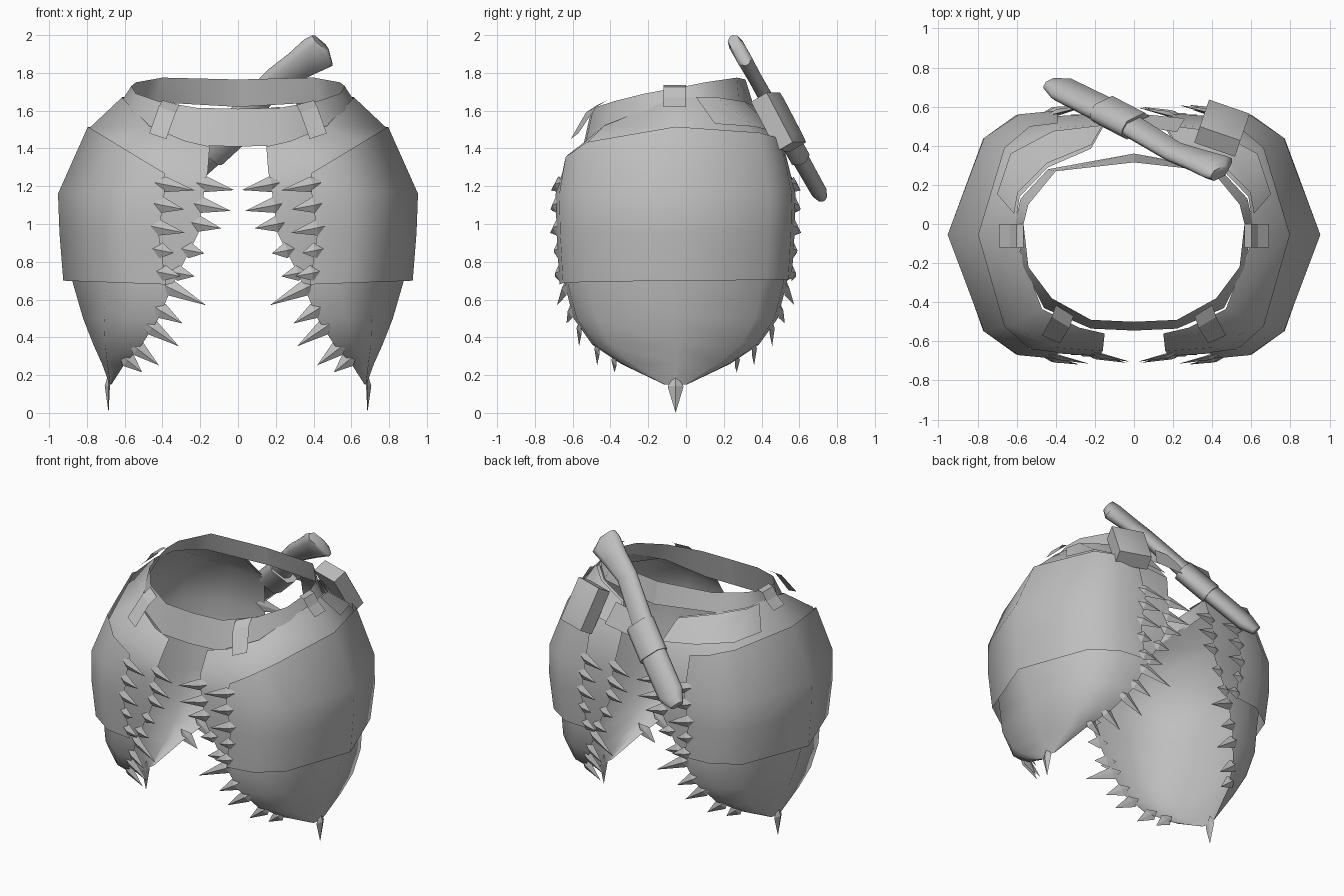
import bpy, bmesh
from math import radians
from mathutils import Vector, Matrix

if "Cube" in bpy.data.objects:
    bpy.data.objects.remove(bpy.data.objects["Cube"])

steel = bpy.data.materials.new("dull_grey")
steel.use_nodes = True
grey = (0.52, 0.52, 0.52, 1)
steel.diffuse_color = grey
steel.node_tree.nodes["Principled BSDF"].inputs["Base Color"].default_value = grey


def finish(name, bm, mirror=True, smooth=True, angle=65):
    """Turn a bmesh into an object, optionally mirrored across x."""
    me = bpy.data.meshes.new(name)
    bm.to_mesh(me)
    bm.free()
    me.materials.append(steel)
    ob = bpy.data.objects.new(name, me)
    bpy.context.collection.objects.link(ob)
    if smooth:
        bpy.ops.object.select_all(action='DESELECT')
        ob.select_set(True)
        bpy.context.view_layer.objects.active = ob
        bpy.ops.object.shade_smooth_by_angle(angle=radians(angle))
    if mirror:
        ob.modifiers.new("mirror", 'MIRROR').use_mirror_merge = False
    return ob


def grid(bm, rows, closed=False, caps=False):
    """Skin a list of equal-length point rows."""
    vs = [[bm.verts.new(p) for p in r] for r in rows]
    n = len(vs[0])
    for a, b in zip(vs, vs[1:]):
        for i in range(n if closed else n - 1):
            j = (i + 1) % n
            bm.faces.new((a[i], b[i], b[j], a[j]))
    if caps:
        bm.faces.new(vs[0])
        bm.faces.new(vs[-1][::-1])
        bmesh.ops.recalc_face_normals(bm, faces=bm.faces)


YC = -0.055
COLUMNS = [(0, 1, 0), (.4, .97, .35), (.76, .78, .67)]


def section(sx, zs, xf, yf, zf, xb, yb, zb, spread=1):
    """Half ring of seven points: front edge, side, back edge."""
    def half(x, y, z):
        return [Vector((x + (sx - x) * a * spread, YC + (y - YC) * b, z + (zs - z) * c))
                for a, b, c in COLUMNS]
    return half(xf, yf, zf) + [Vector((sx, YC, zs))] + half(xb, yb, zb)[::-1]


def even(sx, z, xe, yh, spread=1):
    return section(sx, z, xe, YC - yh, z, xe, YC + yh, z, spread)


NARROW = .88

# Skirt: yoke under the belt, inner layer and the leaf that hangs below
collar = [Vector(p) for p in (
    (.15, -.56, 1.41), (.28, -.53, 1.44), (.47, -.435, 1.52), (.615, YC, 1.67),
    (.585, .14, 1.67), (.44, .29, 1.65), (.22, .385, 1.6))]
yoke = [collar, section(.785, 1.51, .16, -.65, 1.28, .15, .51, 1.42)]
skirt_rows = yoke + [even(.935, 1.17, .18, .62), even(.92, .95, .21, .61, .95),
                     even(.875, .69, .34, .59, NARROW), even(.82, .5, .42, .54, .95),
                     even(.765, .36, .51, .44), even(.72, .26, .6, .29),
                     even(.68, .15, .67, .06)]
bm = bmesh.new()
grid(bm, skirt_rows)
finish("skirt", bm)

# Outer plate overlapping the skirt
plate_rows = [section(.795, 1.515, .39, -.655, 1.27, .39, .515, 1.42, NARROW),
              even(.953, 1.16, .39, .635, NARROW), even(.945, .95, .42, .63, NARROW),
              section(.925, .7, .38, -.67, .68, .38, .56, .71, NARROW)]
bm = bmesh.new()
grid(bm, plate_rows)
finish("outer_plate", bm)

# Belt, tilted up towards the back
belt_top = [(0, -.5, 1.61), (.22, -.49, 1.615), (.42, -.38, 1.65), (.54, -.22, 1.69),
            (.565, 0, 1.73), (.54, .1, 1.75), (.4, .27, 1.775), (0, .315, 1.765)]
belt_low = [(0, -.545, 1.41), (.22, -.535, 1.415), (.46, -.43, 1.51), (.565, -.22, 1.6),
            (.61, 0, 1.66), (.58, .13, 1.66), (.44, .28, 1.645), (0, .36, 1.62)]
bm = bmesh.new()
grid(bm, [belt_top, belt_low])
finish("belt", bm)


# Rear straps lying on the yoke
def on_yoke(i, f):
    p = yoke[0][i].lerp(yoke[1][i], f)
    return p + Vector((p.x * .3, p.y - YC, .25)).normalized() * .015


bm = bmesh.new()
strap = []
for f in (.05, .85):
    start = on_yoke(3, f).lerp(on_yoke(4, f), .5)
    strap.append([start] + [on_yoke(i, f) for i in (4, 5, 6)])
grid(bm, strap)
finish("rear_strap", bm)

# Belt loops
bm = bmesh.new()
grid(bm, [[(.31, -.47, 1.63), (.4, -.415, 1.655)],
          [(.33, -.53, 1.59), (.42, -.475, 1.62)],
          [(.38, -.61, 1.45), (.47, -.57, 1.48)]])
finish("front_loop", bm, smooth=False)
bm = bmesh.new()
grid(bm, [[(.565, y, 1.735), (.6, y, 1.725), (.635, y, 1.67), (.69, y, 1.62)]
          for y in (-.12, 0)])
finish("side_loop", bm, smooth=False)


# Spikes along the edges
def spike(bm, base, d, n, length, width):
    d, n = d.normalized(), n.normalized()
    s = n.cross(d).normalized()
    tip, rear = [bm.verts.new(base + d * k) for k in (length, -width)]
    ring = [bm.verts.new(base + o) for o in
            (s * width * .6, n * width * .3, -s * width * .6, -n * width * .1)]
    for i in range(4):
        bm.faces.new((ring[i - 1], ring[i], tip))
        bm.faces.new((ring[i], ring[i - 1], rear))


def edge_point(rows, col, z):
    """Point at height z on the edge of a skin."""
    for a, b in zip(rows, rows[1:]):
        p, q = a[col], b[col]
        if p.z >= z >= q.z:
            return p.lerp(q, (p.z - z) / (p.z - q.z))
    return rows[0][col].copy()


inner = [(1.21, .16), (1.1, .16), (1, .12), (.86, .08), (.74, .09), (.66, .21),
         (.54, .13), (.45, .17), (.34, .14), (.28, .1)]
outer = [(1.21, .17), (1.1, .12), (.98, .14), (.86, .07), (.74, .09)]
bm = bmesh.new()
for rows, spikes in ((skirt_rows, inner), (plate_rows, outer)):
    for z, length in spikes:
        for col, side in ((0, -1), (6, 1)):
            drop = .2 if z > .7 else 1.15 - z
            out = .25 if z > .5 else .05
            spike(bm, edge_point(rows, col, z), Vector((-1, side * out, -drop)),
                  Vector((.25, side, 0)), length, .07)
spike(bm, Vector((.685, YC, .14)), Vector((0, 0, -1)), Vector((1, 0, .2)), .14, .07)
bmesh.ops.recalc_face_normals(bm, faces=bm.faces)
finish("edge_spikes", bm, smooth=False)

# Sheathed knife slung across the back, built along a slanted axis
X, V = Vector((1, 0, 0)), Vector((0, -.49, .87))
N = X.cross(V)
AXIS = (X * .7 + V * .71).normalized()
WIDE = (X * .71 - V * .7).normalized()
TIP = Vector((0, .49, 1.55)) - X * .43 - V * .46
OCT = [(1, .3), (.65, 1), (-.65, 1), (-1, .3), (-1, -.3), (-.65, -1), (.65, -1), (1, -.3)]


def bar(name, stations):
    """Eight-sided bar from (distance, half width, half depth, sideways shift)."""
    bm = bmesh.new()
    grid(bm, [[TIP + AXIS * s + WIDE * (shift + a * w) + N * b * t for a, b in OCT]
              for s, w, t, shift in stations], closed=True, caps=True)
    finish(name, bm, mirror=False, angle=50)


bar("sheath", [(0, .045, .025, 0), (.09, .088, .042, .008), (.6, .09, .048, .005)])
bar("sheath_collar", [(.38, .098, .054, .01), (.62, .098, .054, .005)])
bar("knife_handle", [(.6, .075, .04, -.01), (.95, .07, .036, -.045),
                     (1.1, .085, .038, -.02), (1.22, .105, .04, -.002),
                     (1.27, .06, .03, -.035)])

# Pouch beside the knife, with a slightly bulging outer face
bm = bmesh.new()
bmesh.ops.create_cube(bm, size=1)
outer_face = max(bm.faces, key=lambda f: f.calc_center_median().y)
bmesh.ops.inset_region(bm, faces=[outer_face], thickness=.2)
for v in outer_face.verts:
    v.co.y += .12
turn = Matrix.Rotation(radians(-19), 4, 'Z') @ Matrix.Rotation(radians(29), 4, 'X')
bm.transform(Matrix.Translation((.45, .49, 1.54)) @ turn @ Matrix.Diagonal((.22, .1, .3, 1)))
finish("pouch", bm, mirror=False, angle=50)

# Short tab joining the sheath to the strap
bm = bmesh.new()
grid(bm, [[(.02, .5, 1.6), (.22, .47, 1.62)], [(.06, .56, 1.46), (.26, .54, 1.48)]])
finish("sheath_tab", bm, mirror=False, smooth=False)
